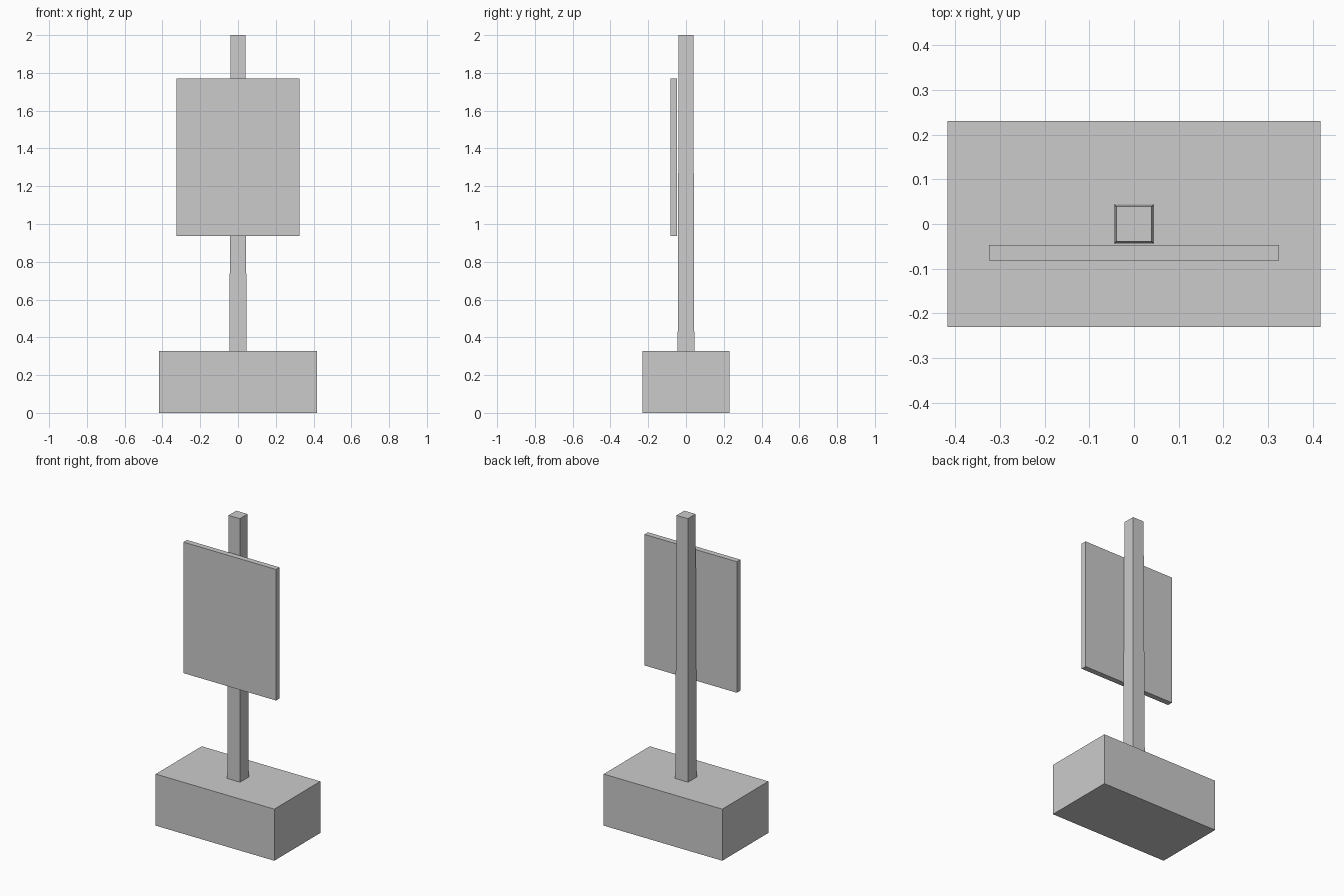
import bpy
import bmesh

if "Cube" in bpy.data.objects:
    bpy.data.objects.remove(bpy.data.objects["Cube"])


def tapered_box(name, lo, hi, top_scale=1.0):
    """Box between two corners, its top optionally scaled about its centre."""
    cx, cy = (lo[0] + hi[0]) / 2, (lo[1] + hi[1]) / 2
    bm = bmesh.new()
    bmesh.ops.create_cube(bm, size=1)
    for v in bm.verts:
        s = top_scale if v.co.z > 0 else 1.0
        v.co.x = cx + v.co.x * (hi[0] - lo[0]) * s
        v.co.y = cy + v.co.y * (hi[1] - lo[1]) * s
        v.co.z = hi[2] if v.co.z > 0 else lo[2]
    mesh = bpy.data.meshes.new(name)
    bm.to_mesh(mesh)
    bm.free()
    obj = bpy.data.objects.new(name, mesh)
    bpy.context.collection.objects.link(obj)
    return obj


# Heavy block at the foot
tapered_box("base_block", (-0.417, -0.231, 0), (0.417, 0.231, 0.328))

# Slightly tapering square post
tapered_box("post", (-0.045, -0.044, 0.328), (0.045, 0.044, 2.0), 0.88)

# Thin board just in front of the post
tapered_box("sign_board", (-0.325, -0.082, 0.937), (0.325, -0.047, 1.77))
